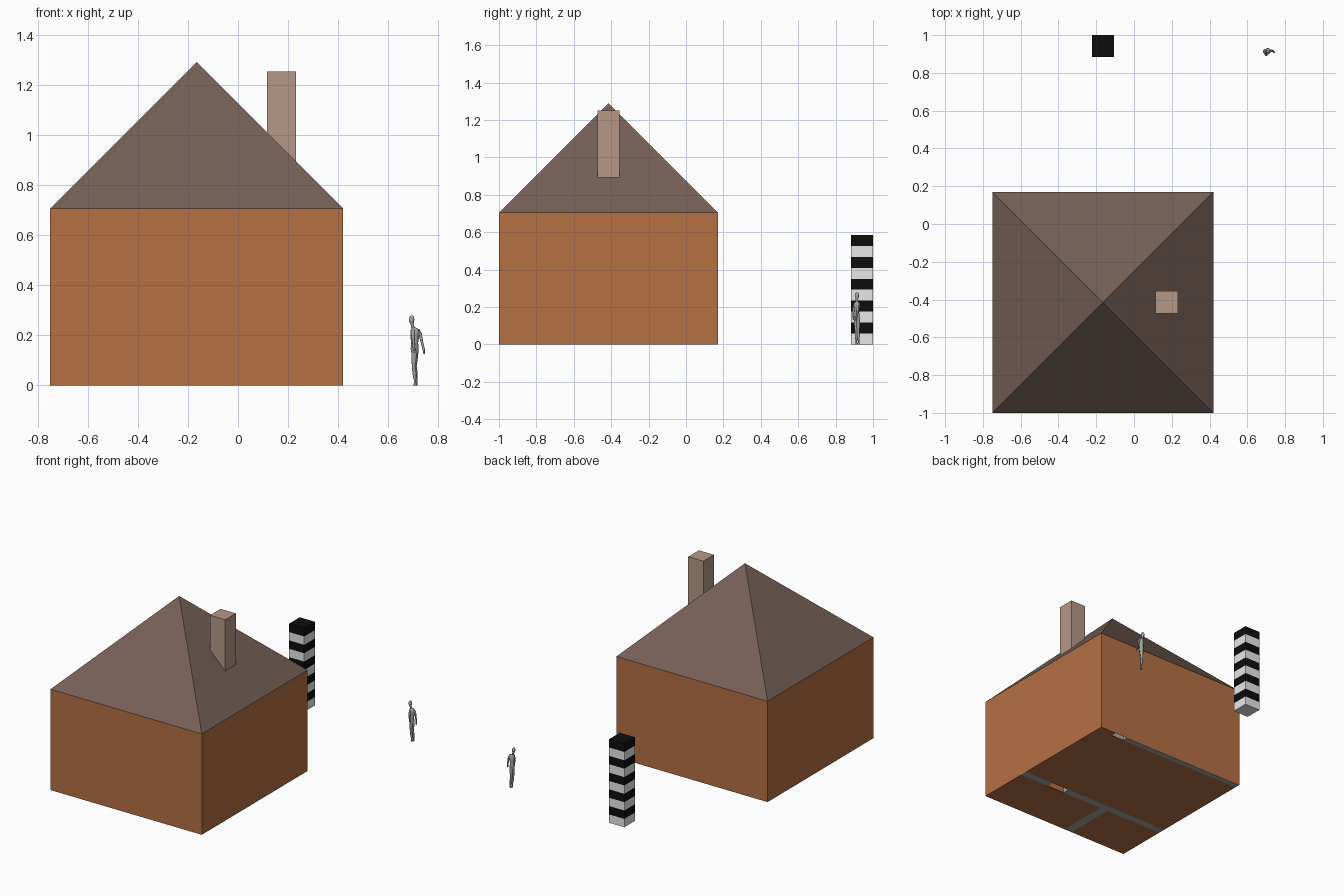
import bpy, bmesh, math
from mathutils import Vector

if "Cube" in bpy.data.objects:
    bpy.data.objects.remove(bpy.data.objects["Cube"])


def material(name, r, g, b):
    lin = [((c / 255 + 0.055) / 1.055) ** 2.4 if c > 10 else c / 255 / 12.92 for c in (r, g, b)]
    m = bpy.data.materials.new(name)
    m.diffuse_color = (*lin, 1)
    m.use_nodes = True
    m.node_tree.nodes["Principled BSDF"].inputs["Base Color"].default_value = m.diffuse_color
    return m


BRICK = material("orange brown wall", 182, 112, 68)
ROOF = material("dark brown roof", 118, 96, 87)
CHIMNEY = material("tan chimney", 181, 152, 134)
BLACK = material("black", 13, 13, 13)
WHITE = material("off white", 235, 235, 235)
GREY = material("grey", 165, 165, 163)


def finish(name, bm, *mats):
    me = bpy.data.meshes.new(name)
    bmesh.ops.recalc_face_normals(bm, faces=bm.faces[:])
    bm.to_mesh(me)
    bm.free()
    for m in mats:
        me.materials.append(m)
    ob = bpy.data.objects.new(name, me)
    bpy.context.collection.objects.link(ob)
    return ob


def add_box(bm, x0, x1, y0, y1, z0, z1):
    vs = bmesh.ops.create_cube(bm, size=1)["verts"]
    for v in vs:
        v.co = (x1 if v.co.x > 0 else x0, y1 if v.co.y > 0 else y0, z1 if v.co.z > 0 else z0)
    return vs


def box(name, mat, *dims):
    bm = bmesh.new()
    add_box(bm, *dims)
    return finish(name, bm, mat)


X0, X1, Y0, Y1, H = -0.75, 0.42, -1.0, 0.17, 0.705

# outer walls: open shell without top and bottom
bm = bmesh.new()
add_box(bm, X0, X1, Y0, Y1, 0, H)
bm.normal_update()
bmesh.ops.delete(bm, geom=[f for f in bm.faces if abs(f.normal.z) > 0.5], context="FACES")
finish("outer_walls", bm, BRICK)

# room floors, with the partition lines left open
for i, d in enumerate([(X0, -0.31, Y0, -0.64), (-0.25, X1, Y0, -0.64),
                       (X0, X1, -0.59, 0.13), (0.30, X1, 0.13, Y1)]):
    box(f"room_floor_{i + 1}", BRICK, *d, 0, 0.004)

# grey inner partitions with door gaps
for i, d in enumerate([(X0, 0.06, -0.64, -0.59), (0.20, X1, -0.64, -0.59),
                       (-0.31, -0.25, Y0, -0.64), (X0, 0.20, 0.13, Y1)]):
    e = 0.003
    box(f"partition_{i + 1}", GREY, max(d[0], X0 + e), min(d[1], X1 - e),
        max(d[2], Y0 + e), min(d[3], Y1 - e), 0, H - 0.005)

# pyramid roof
bm = bmesh.new()
base = [bm.verts.new(c) for c in ((X0, Y0, H), (X1, Y0, H), (X1, Y1, H), (X0, Y1, H))]
apex = bm.verts.new(((X0 + X1) / 2, (Y0 + Y1) / 2, 1.29))
bm.faces.new(base)
for i in range(4):
    bm.faces.new((base[i], base[(i + 1) % 4], apex))
finish("roof", bm, ROOF)

# chimney, sunk into the right roof slope
box("chimney", CHIMNEY, 0.115, 0.232, -0.473, -0.356, 0.80, 1.252)

# striped post: ten bands, white at the bottom and black at the top
bm = bmesh.new()
add_box(bm, -0.223, -0.106, 0.883, 1.0, 0, 0.585)
for i in range(1, 10):
    bmesh.ops.bisect_plane(bm, geom=bm.verts[:] + bm.edges[:] + bm.faces[:],
                           plane_co=(0, 0, 0.0585 * i), plane_no=(0, 0, 1))
for f in bm.faces:
    band = min(9, max(0, int(f.calc_center_median().z / 0.0585)))
    f.material_index = band % 2
finish("striped_post", bm, WHITE, BLACK)


# standing figure, built from tapered limbs
def limb(name, pts, flat=1.0, sides=10):
    """Tube through (x, y, z, radius) points; flat scales the y radius."""
    bm = bmesh.new()
    rings = []
    for x, y, z, r in pts:
        rings.append([bm.verts.new((x + r * math.cos(a), y + flat * r * math.sin(a), z))
                      for a in (2 * math.pi * k / sides for k in range(sides))])
    for a, b in zip(rings, rings[1:]):
        for k in range(sides):
            n = (k + 1) % sides
            bm.faces.new((a[k], a[n], b[n], b[k]))
    bm.faces.new(rings[0])
    bm.faces.new(rings[-1])
    for f in bm.faces:
        f.smooth = len(f.verts) == 4
    return finish(name, bm, GREY)


limb("figure_head", [(0.694, 0.914, 0.278, 0.004), (0.693, 0.914, 0.273, 0.009),
                     (0.693, 0.914, 0.262, 0.011), (0.693, 0.914, 0.252, 0.009),
                     (0.695, 0.914, 0.244, 0.006), (0.699, 0.914, 0.228, 0.007)], 1.15)
limb("figure_torso", [(0.702, 0.914, 0.231, 0.007), (0.706, 0.914, 0.222, 0.018),
                      (0.706, 0.914, 0.200, 0.018), (0.705, 0.914, 0.170, 0.014),
                      (0.705, 0.915, 0.145, 0.016), (0.706, 0.915, 0.128, 0.014)], 0.9)
limb("figure_outer_arm", [(0.718, 0.916, 0.225, 0.006), (0.727, 0.917, 0.205, 0.007),
                          (0.734, 0.917, 0.172, 0.005), (0.741, 0.911, 0.145, 0.005),
                          (0.743, 0.908, 0.126, 0.003)])
limb("figure_inner_arm", [(0.700, 0.903, 0.222, 0.006), (0.698, 0.898, 0.200, 0.007),
                          (0.700, 0.894, 0.172, 0.005), (0.703, 0.895, 0.145, 0.005),
                          (0.704, 0.897, 0.130, 0.003)])
for name, dx, dy in (("figure_left_leg", -0.002, -0.006), ("figure_right_leg", 0.003, 0.006)):
    limb(name, [(0.705 + dx, 0.915 + dy, 0.145, 0.011), (0.705 + dx, 0.915 + dy, 0.115, 0.011),
                (0.703 + dx, 0.915 + dy, 0.075, 0.007), (0.706 + dx, 0.916 + dy, 0.050, 0.008),
                (0.709 + dx, 0.917 + dy, 0.012, 0.004), (0.707 + dx, 0.917 + dy, 0.0, 0.007)])
